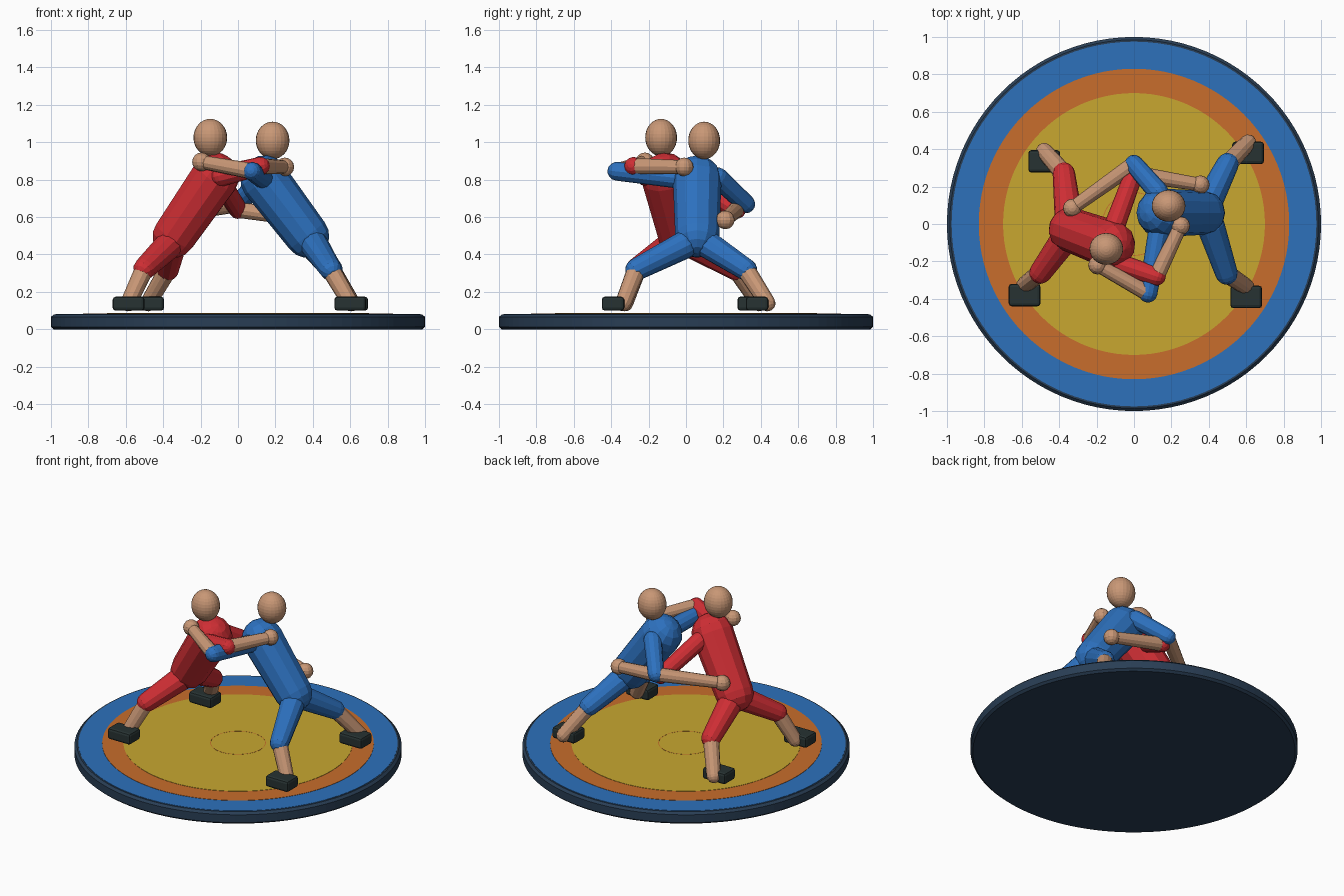
import bpy, bmesh, math
from mathutils import Vector, Matrix

if "Cube" in bpy.data.objects:
    bpy.data.objects.remove(bpy.data.objects["Cube"])


def material(name, rgb):
    m = bpy.data.materials.new(name)
    m.diffuse_color = (*rgb, 1)
    m.use_nodes = True
    m.node_tree.nodes["Principled BSDF"].inputs["Base Color"].default_value = m.diffuse_color
    return m


RED = material("red singlet", (0.62, 0.027, 0.034))
BLUE = material("blue singlet", (0.026, 0.165, 0.52))
SKIN = material("skin", (0.58, 0.31, 0.18))
SHOE = material("dark shoe", (0.020, 0.032, 0.032))
NAVY = material("navy base", (0.022, 0.048, 0.09))
MAT_BLUE = material("mat blue", (0.026, 0.165, 0.50))
ORANGE = material("mat orange", (0.58, 0.155, 0.025))
YELLOW = material("mat yellow", (0.58, 0.39, 0.03))


def finish(bm, name, mat):
    bmesh.ops.recalc_face_normals(bm, faces=bm.faces)
    me = bpy.data.meshes.new(name)
    bm.to_mesh(me)
    bm.free()
    me.materials.append(mat)
    ob = bpy.data.objects.new(name, me)
    bpy.context.collection.objects.link(ob)
    return ob


def capsule(name, a, b, ra, rb, mat, sides=12, caps=4):
    """Tapered tube from a to b with rounded ends."""
    a, b = Vector(a), Vector(b)
    rot = (b - a).to_track_quat('Z', 'Y')
    length = (b - a).length
    rings = []
    for i in range(1, caps + 1):
        t = math.pi / 2 * (i / caps - 1)
        rings.append((ra * math.sin(t), ra * math.cos(t)))
    for i in range(caps):
        t = math.pi / 2 * i / caps
        rings.append((length + rb * math.sin(t), rb * math.cos(t)))
    bm = bmesh.new()
    loops = []
    for z, r in rings:
        loops.append([bm.verts.new(a + rot @ Vector((
            r * math.cos(math.tau * k / sides), r * math.sin(math.tau * k / sides), z)))
            for k in range(sides)])
    for lo, hi in zip(loops, loops[1:]):
        for k in range(sides):
            n = (k + 1) % sides
            bm.faces.new((lo[k], lo[n], hi[n], hi[k]))
    for loop, z in ((loops[0], -ra), (loops[-1], length + rb)):
        tip = bm.verts.new(a + rot @ Vector((0, 0, z)))
        for k in range(sides):
            bm.faces.new((loop[k], loop[(k + 1) % sides], tip))
    return finish(bm, name, mat)


def ellipsoid(name, c, r, mat, u=24, v=16):
    bm = bmesh.new()
    bmesh.ops.create_uvsphere(bm, u_segments=u, v_segments=v, radius=1,
                              matrix=Matrix.Translation(c) @ Matrix.Diagonal((*r, 1)))
    return finish(bm, name, mat)


def lathe(name, profile, mat, sides=96):
    """Closed profile of (radius, height) points turned about z."""
    bm = bmesh.new()
    loops = [[bm.verts.new((r * math.cos(math.tau * k / sides),
                            r * math.sin(math.tau * k / sides), z)) for k in range(sides)]
             for r, z in profile]
    for lo, hi in zip(loops, loops[1:]):
        for k in range(sides):
            n = (k + 1) % sides
            bm.faces.new((lo[k], lo[n], hi[n], hi[k]))
    bm.faces.new(loops[0])
    bm.faces.new(loops[-1])
    return finish(bm, name, mat)


def shoe(name, ankle, mat):
    x, y, z = ankle
    bm = bmesh.new()
    bmesh.ops.create_cube(bm, size=1, matrix=Matrix.Translation((x, y - 0.055, 0.137))
                          @ Matrix.Diagonal((0.17, 0.12, 0.075, 1)))
    bmesh.ops.bevel(bm, geom=bm.edges[:], offset=0.016, segments=2,
                    profile=0.5, affect='EDGES')
    return finish(bm, name, mat)


def wrestler(who, suit, head, chest, pelvis, legs, arms):
    ellipsoid(who + "_head", head, (0.09, 0.085, 0.10), SKIN)
    capsule(who + "_torso", pelvis, chest, 0.118, 0.13, suit)
    for side, (hip, knee, ankle) in legs.items():
        capsule(f"{who}_{side}_thigh", hip, knee, 0.075, 0.06, suit)
        capsule(f"{who}_{side}_shin", knee, ankle, 0.05, 0.044, SKIN)
        shoe(f"{who}_{side}_shoe", ankle, SHOE)
    for side, (shoulder, elbow, hand) in arms.items():
        capsule(f"{who}_{side}_upper_arm", shoulder, elbow, 0.056, 0.05, suit)
        capsule(f"{who}_{side}_forearm", elbow, hand, 0.044, 0.036, SKIN)
        ellipsoid(f"{who}_{side}_hand", hand, (0.05, 0.05, 0.05), SKIN, 12, 8)


# Round mat: bevelled base with stacked thin colour discs
lathe("mat_base", [(0.985, 0), (1, 0.013), (1, 0.066), (0.985, 0.08)], NAVY)
for name, r, top, mat in (("mat_border", 0.975, 0.082, MAT_BLUE),
                          ("mat_warning_ring", 0.83, 0.084, ORANGE),
                          ("mat_centre", 0.70, 0.086, YELLOW)):
    lathe(name, [(r, 0.078), (r, top)], mat)

# Hairline circle in the middle of the mat
ring = lathe("centre_circle", [(0.166, 0.0855), (0.166, 0.0868),
                               (0.170, 0.0868), (0.170, 0.0855)], ORANGE)
bm = bmesh.new()
bm.from_mesh(ring.data)
bmesh.ops.delete(bm, geom=[f for f in bm.faces if len(f.verts) > 4], context='FACES_ONLY')
bm.to_mesh(ring.data)
bm.free()

# Two grappling figures
wrestler("red", RED, (-0.148, -0.133, 1.025), (-0.122, -0.11, 0.815), (-0.34, -0.03, 0.50),
         {"front": ((-0.37, -0.08, 0.45), (-0.50, -0.26, 0.325), (-0.585, -0.325, 0.14)),
          "back": ((-0.35, 0.04, 0.45), (-0.375, 0.27, 0.32), (-0.48, 0.39, 0.14))},
         {"front": ((-0.09, -0.21, 0.82), (0.12, -0.28, 0.872), (0.25, -0.01, 0.868)),
          "back": ((-0.10, 0.0, 0.80), (0.0, 0.27, 0.64), (0.355, 0.21, 0.585))})

wrestler("blue", BLUE, (0.185, 0.097, 1.01), (0.142, 0.06, 0.80), (0.37, 0.06, 0.50),
         {"front": ((0.41, -0.01, 0.45), (0.495, -0.265, 0.32), (0.60, -0.335, 0.14)),
          "back": ((0.40, 0.12, 0.45), (0.50, 0.32, 0.32), (0.61, 0.435, 0.14))},
         {"front": ((0.13, -0.05, 0.81), (0.075, -0.37, 0.845), (-0.195, -0.22, 0.895)),
          "back": ((0.13, 0.17, 0.81), (0.0, 0.32, 0.67), (-0.33, 0.085, 0.61))})
